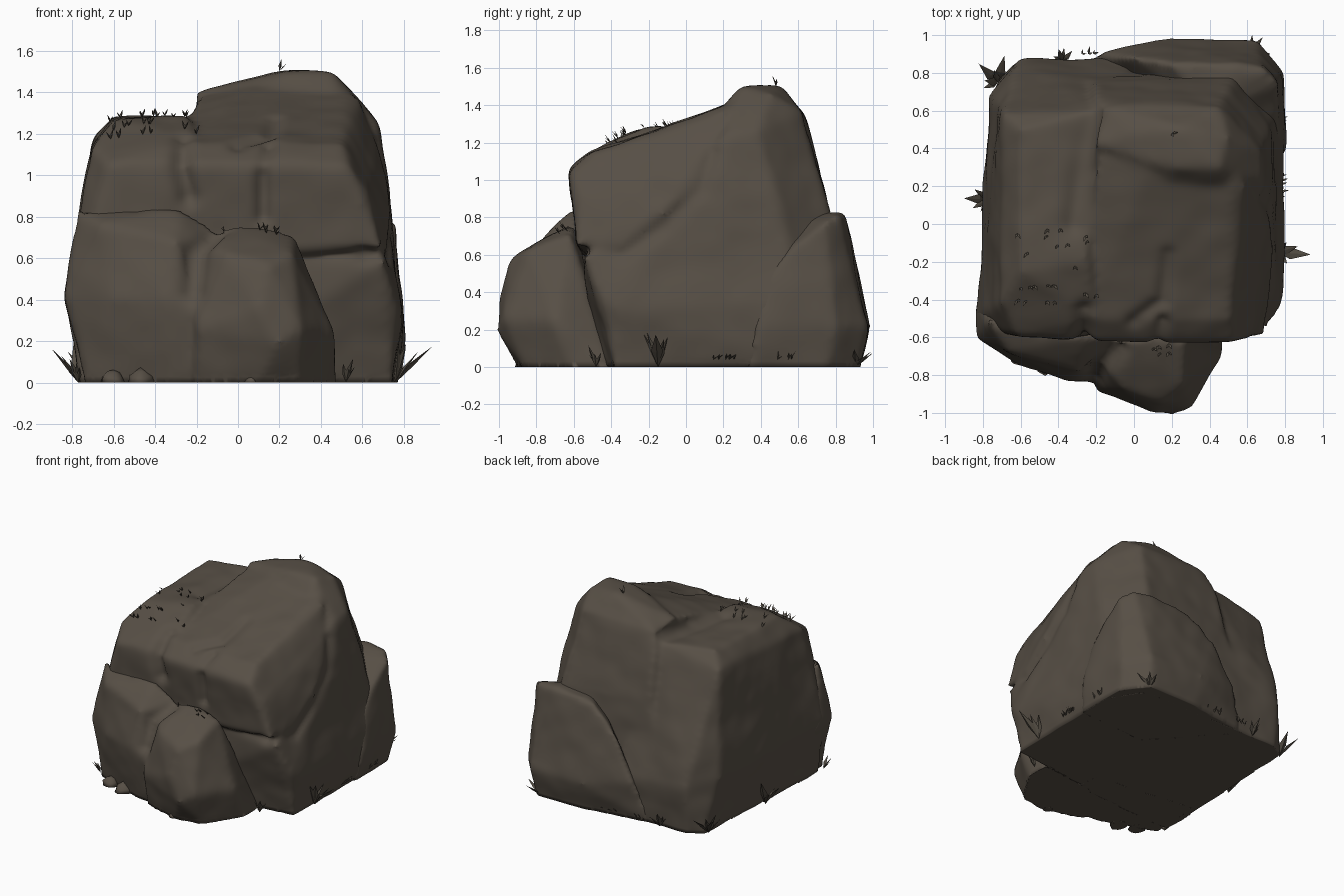
import bpy, bmesh, math, random
from mathutils import Vector, noise
from mathutils.geometry import intersect_point_line

random.seed(4)
cube = bpy.data.objects.get("Cube")
if cube:
    bpy.data.objects.remove(cube, do_unlink=True)


def material(name, colour):
    mat = bpy.data.materials.new(name)
    mat.use_nodes = True
    mat.diffuse_color = (*colour, 1)
    mat.node_tree.nodes["Principled BSDF"].inputs["Base Color"].default_value = (*colour, 1)
    return mat


STONE = material("brown grey stone", (0.095, 0.078, 0.06))
GRASS = material("dry grass", (0.09, 0.076, 0.058))

# Cracks worn into the stone: path, depth, width
CRACKS = [
    ([(-.26, -.45, 1.16), (-.27, -.6, 1.05), (-.24, -.6, .9)], .05, .05),
    ([(.15, -.5, 1.12), (.12, -.6, 1), (.12, -.6, .8)], .04, .035),
    ([(-.32, 0, 1.28), (-.27, .4, 1.33), (-.2, .68, 1.36)], .03, .06),
    ([(-.08, -.65, .72), (-.2, -.78, .64), (-.22, -.84, .45)], .04, .05),
    ([(.18, -.15, 1.24), (.15, -.4, 1.17), (0, -.5, 1.12)], .03, .04),
    ([(.6, -.55, .62), (.72, -.33, .6), (.76, -.1, .77), (.73, .08, .95), (.68, .14, 1.15)], .02, .04),
]


def finish(name, bm, mat):
    mesh = bpy.data.meshes.new(name)
    bm.to_mesh(mesh)
    bm.free()
    mesh.materials.append(mat)
    obj = bpy.data.objects.new(name, mesh)
    bpy.context.collection.objects.link(obj)
    return obj


def weather(co, normal):
    """Push one surface point in along cracks and add gentle lumps."""
    shift = noise.noise(co * 2.6) * .014 + noise.noise(co * 7) * .006
    for path, depth, width in CRACKS:
        gaps = []
        for a, b in zip(path, path[1:]):
            a, b = Vector(a), Vector(b)
            t = intersect_point_line(co, a, b)[1]
            gaps.append((co - a.lerp(b, min(max(t, 0), 1))).length)
        shift -= depth * math.exp(-(min(gaps) / width) ** 2)
    return co + normal * shift


def rock(name, *chunks, voxel=.02, soften=10, grow=.006):
    """Rounded, weathered rock fused from chunks given by their corner points."""
    bm = bmesh.new()
    for points in chunks:
        corners = [bm.verts.new(p) for p in points]
        hull = bmesh.ops.convex_hull(bm, input=corners)
        loose = {v for v in hull["geom_interior"] if isinstance(v, bmesh.types.BMVert)}
        bmesh.ops.delete(bm, geom=list(loose), context="VERTS")
    bmesh.ops.recalc_face_normals(bm, faces=bm.faces)
    obj = finish(name, bm, STONE)
    remesh = obj.modifiers.new("Remesh", "REMESH")
    remesh.mode, remesh.voxel_size = "VOXEL", voxel
    smooth = obj.modifiers.new("Soften", "SMOOTH")
    smooth.factor, smooth.iterations = .5, soften
    deps = bpy.context.evaluated_depsgraph_get()
    mesh = bpy.data.meshes.new_from_object(obj.evaluated_get(deps))
    obj.modifiers.clear()
    obj.data = mesh
    if not mesh.materials:
        mesh.materials.append(STONE)
    spots = [weather(v.co, v.normal) + v.normal * grow for v in mesh.vertices]
    for v, co in zip(mesh.vertices, spots):
        v.co = (co.x, co.y, 0 if co.z < .022 else co.z)
    mesh.shade_smooth()


# Main boulder: crest on one side, lower shoulder on the other, slab on the front slope
crest = [
    (-.3, .84, 0), (-.3, -.5, 0), (.74, -.38, 0), (.76, .6, 0), (.6, .84, 0),
    (.79, -.34, .3), (.77, -.44, .35), (.7, -.54, .58), (.78, .6, .35), (-.2, -.5, .6),
    (.71, .53, .8), (.52, .77, .8), (.67, .38, 1.26), (.67, .22, 1.24), (.45, .62, 1.36),
    (.5, .46, 1.46), (.45, .3, 1.5), (.22, .3, 1.48), (.25, .5, 1.5), (0, .48, 1.45),
    (-.21, .42, 1.41), (-.19, .63, 1.35), (-.22, .75, .9)]
shoulder = [
    (-.7, .78, 0), (-.6, .84, 0), (-.77, -.55, 0), (0, .85, 0), (0, -.5, 0), (-.76, .68, .4),
    (-.83, -.5, .42), (-.6, .87, .35), (0, .87, .3), (-.69, .58, 1.18), (-.7, -.42, 1.13),
    (-.6, .5, 1.28), (-.6, -.25, 1.27), (-.2, .6, 1.29), (-.25, -.2, 1.28),
    (-.2, -.5, 1.17), (-.2, -.6, 1.06), (-.62, -.58, 1.05), (-.2, -.57, .7), (-.7, -.57, .75)]
slab = [
    (-.26, -.61, 1.05), (.53, -.62, 1.04), (.62, -.57, .92), (.68, -.58, .66), (-.1, -.57, .6),
    (.72, -.35, .64), (.74, -.12, .82), (.7, .06, .97), (.67, .1, 1.15), (.58, .2, 1.36),
    (.52, .28, 1.42), (.1, .35, 1.44), (-.2, .35, 1.38), (-.24, -.5, 1.15), (.5, -.5, 1.14),
    (0, .2, .6)]
rock("main_boulder", crest, shoulder, slab)

# Front foot: a wide ledge with a taller rock pushed out of it
ledge_chunk = [
    (-.74, -.62, 0), (-.3, -.77, 0), (.1, -.77, 0), (-.7, -.2, 0), (.1, -.3, 0),
    (-.83, -.6, .42), (-.6, -.74, .4), (-.35, -.83, .4), (-.15, -.83, .35), (-.83, -.4, .4),
    (-.76, -.52, .82), (-.28, -.6, .83), (-.66, -.67, .76), (-.3, -.78, .68), (-.05, -.6, .7)]
foot_chunk = [
    (-.2, -.8, 0), (.1, -.9, 0), (.3, -.87, 0), (.46, -.6, 0), (.46, -.4, 0), (-.1, -.5, 0),
    (.2, -1, .2), (.1, -.99, .36), (.3, -.97, .25), (.45, -.7, .25), (-.2, -.88, .25),
    (-.17, -.75, .65), (-.08, -.62, .76), (.1, -.6, .75), (.27, -.62, .71), (.26, -.85, .62),
    (-.05, -.87, .62), (.15, -.94, .56), (.34, -.6, .5)]
rock("front_rock", ledge_chunk, foot_chunk)

# Rock leaning on the back corner
rock("back_rock", [
    (-.3, .84, 0), (.2, .92, 0), (.62, .92, 0), (.76, .75, 0), (.77, .33, 0), (.2, .3, 0),
    (.2, .98, .22), (.65, .97, .22), (.79, .8, .22), (.79, .38, .22), (-.17, .9, .3),
    (.77, .43, .48), (.2, .85, .79), (.55, .84, .82), (.68, .82, .81), (.76, .74, .77),
    (.76, .56, .63), (0, .88, .62), (.4, .6, .8)])

# Pebbles at the front foot
for i, (x, y, size) in enumerate([(-.6, -.69, .06), (-.47, -.73, .065), (.06, -.88, .035)]):
    bm = bmesh.new()
    bmesh.ops.create_icosphere(bm, subdivisions=2, radius=size)
    for v in bm.verts:
        v.co *= 1 + noise.noise(v.co * 20 + Vector((i, 0, 0))) * .3
        v.co = (v.co.x + x, v.co.y + y, max(v.co.z, 0))
    finish(f"pebble_{i + 1}", bm, STONE).data.shade_smooth()


def blade(bm, root, heading, lean, length):
    """Folded leaf: point, wide middle with a raised rib, point."""
    out = Vector((math.cos(heading), math.sin(heading), 0))
    side = Vector((-out.y, out.x, 0))
    up = Vector((0, 0, 1))
    along = out * math.sin(lean) + up * math.cos(lean)
    across = out * math.cos(lean) - up * math.sin(lean)
    mid = root + along * length * .45
    w = length * .13
    base, tip = bm.verts.new(root), bm.verts.new(root + along * length + across * length * .12)
    ring = [bm.verts.new(mid + d) for d in (side * w, across * w * .5, -side * w, -across * w * .2)]
    for a, b in zip(ring, ring[1:] + ring[:1]):
        bm.faces.new((base, b, a))
        bm.faces.new((tip, a, b))


def tuft(name, spots, count, length, heading, spread, lean):
    bm = bmesh.new()
    for spot in spots:
        for k in range(count):
            turn = heading + spread * ((k + .5) / count - .5) + random.uniform(-.15, .15)
            blade(bm, Vector(spot), turn, lean * random.uniform(.4, 1.3), length * random.uniform(.6, 1.1))
    bmesh.ops.recalc_face_normals(bm, faces=bm.faces)
    finish(name, bm, GRASS)


# Leafy tufts round the foot, leaning away from the stone
for name, x, y, size in [
        ("right_tuft", .76, -.15, .25), ("left_back_tuft", -.72, .75, .2),
        ("left_tuft", -.77, .13, .2), ("left_front_tuft", -.77, -.58, .13),
        ("back_left_tuft", -.38, .86, .15), ("back_right_tuft", .62, .91, .13),
        ("front_right_tuft", .52, -.48, .13)]:
    tuft(name, [(x, y, 0)], 5, size, math.atan2(y, x), math.pi * .9, .6)


def on_surface(x, y):
    """Height of the stone at a plan position."""
    deps = bpy.context.evaluated_depsgraph_get()
    return bpy.context.scene.ray_cast(deps, Vector((x, y, 3)), Vector((0, 0, -1)))[1]


# Small sprouts on the shoulder, crest, ledge and along the foot
bpy.context.view_layer.update()
moss = [on_surface(random.uniform(-.64, -.2), random.uniform(-.42, -.02)) for _ in range(22)]
ledge = [on_surface(random.uniform(0, .2), random.uniform(-.7, -.63)) for _ in range(6)]
tuft("shoulder_sprouts", moss, 2, .05, -1.5, 2, .6)
tuft("ledge_sprouts", ledge, 2, .05, -1.5, 2, .6)
tuft("crest_sprout", [on_surface(.2, .48)], 2, .06, -.5, 2, .5)
foot = [(.78, random.uniform(.1, .6), .04) for _ in range(8)]
foot += [(random.uniform(-.35, .1), .9, .03) for _ in range(6)]
tuft("foot_sprouts", foot, 2, .05, .7, 2, .7)
